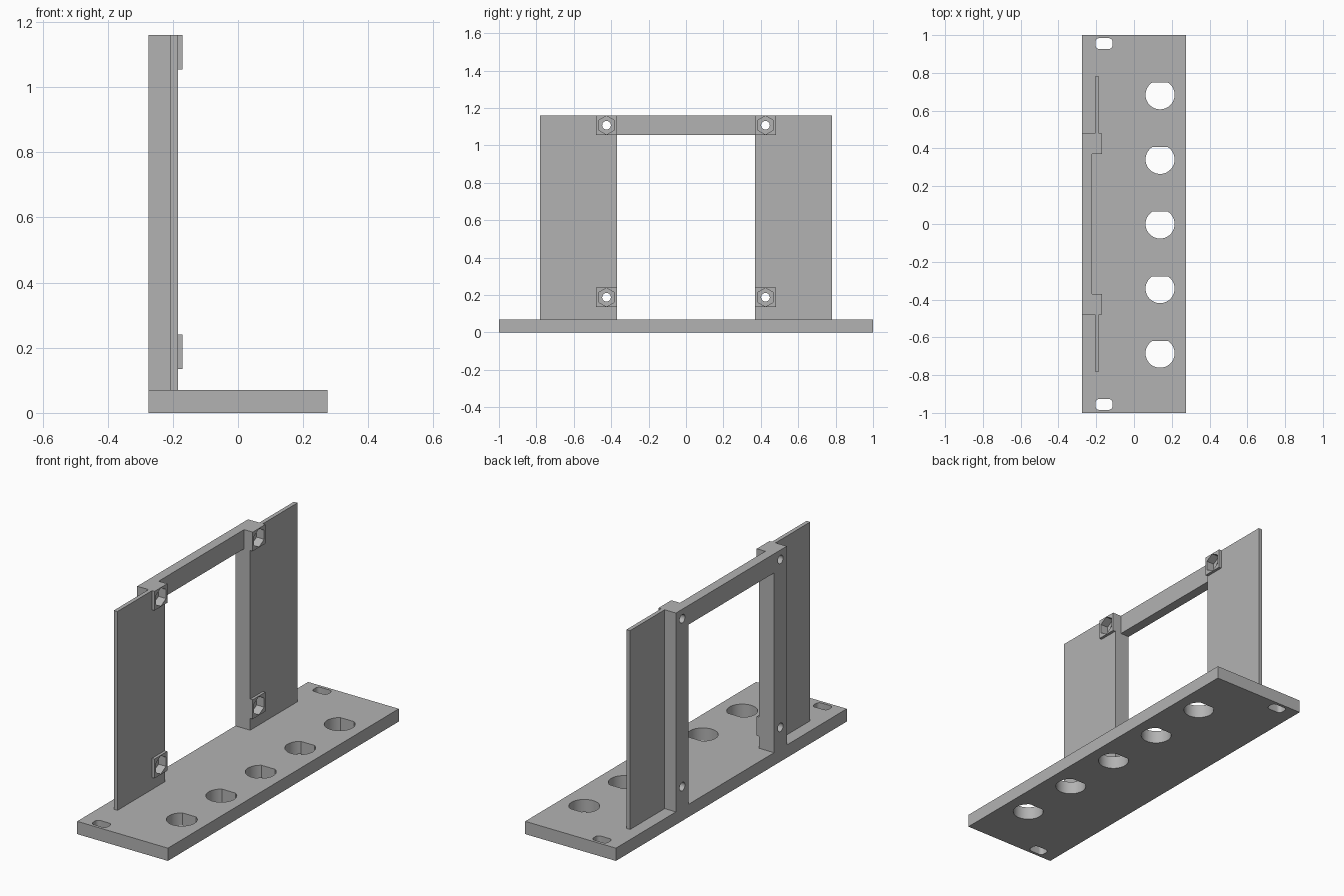
import bpy, bmesh, math

cube = bpy.data.objects.get("Cube")
if cube:
    bpy.data.objects.remove(cube, do_unlink=True)

grey = bpy.data.materials.new("plain_grey")
grey.use_nodes = True
COLOR = (0.45, 0.45, 0.45, 1)
grey.diffuse_color = COLOR
grey.node_tree.nodes["Principled BSDF"].inputs["Base Color"].default_value = COLOR


def prism(name, outline, low, high, axis="z"):
    """Extrude an outline: (x, y) along z, or (y, z) along x."""
    bm = bmesh.new()
    place = (lambda a, b: (a, b, low)) if axis == "z" else (lambda a, b: (low, a, b))
    face = bm.faces.new([bm.verts.new(place(a, b)) for a, b in outline])
    top = bmesh.ops.extrude_face_region(bm, geom=[face])["geom"]
    shift = (0, 0, high - low) if axis == "z" else (high - low, 0, 0)
    bmesh.ops.translate(bm, vec=shift, verts=[v for v in top if isinstance(v, bmesh.types.BMVert)])
    bmesh.ops.recalc_face_normals(bm, faces=bm.faces)
    mesh = bpy.data.meshes.new(name)
    bm.to_mesh(mesh)
    bm.free()
    mesh.materials.append(grey)
    ob = bpy.data.objects.new(name, mesh)
    bpy.context.collection.objects.link(ob)
    return ob


def rect(a0, a1, b0, b1):
    return [(a0, b0), (a1, b0), (a1, b1), (a0, b1)]


def ring(a, b, r, n, turn=0.0):
    angles = [turn + math.tau * i / n for i in range(n)]
    return [(a + r * math.cos(t), b + r * math.sin(t)) for t in angles]


def d_shape(x, y, r, flat):
    """Circle cut off by a straight side towards +y."""
    start = math.asin(flat / r)
    sweep = math.pi + 2 * start
    angles = [math.pi - start + sweep * i / 48 for i in range(49)]
    return [(x + r * math.cos(t), y + r * math.sin(t)) for t in angles]


def rounded_rect(x, y, w, h, r):
    points = []
    for k, (sx, sy) in enumerate([(1, 1), (-1, 1), (-1, -1), (1, -1)]):
        for i in range(7):
            t = (k + i / 6) * math.pi / 2
            points.append((x + sx * (w - r) + r * math.cos(t), y + sy * (h - r) + r * math.sin(t)))
    return points


def cut(target, cutters):
    """Subtract helpers from a part and remove them."""
    for c in cutters:
        c.hide_render = True
        mod = target.modifiers.new("cut", "BOOLEAN")
        mod.operation, mod.solver, mod.object = "DIFFERENCE", "EXACT", c
    bpy.context.view_layer.objects.active = target
    for mod in list(target.modifiers):
        bpy.ops.object.modifier_apply(modifier=mod.name)
    for c in cutters:
        bpy.data.objects.remove(c, do_unlink=True)
    bpy.ops.object.select_all(action="DESELECT")
    target.select_set(True)
    bpy.ops.object.shade_smooth_by_angle(angle=math.radians(30))


BACK, FRONT, BOSS = -0.275, -0.185, -0.17
FLOOR, TOP = 0.07, 1.16
INNER, OUTER = 0.37, 0.48
BOLT_Y = (INNER + OUTER) / 2
BOLT_Z = (0.188, 1.108)

# Base plate with five D-shaped holes and two mounting slots
base = prism("base_plate", rect(BACK, -BACK, -1, 1), 0, FLOOR)
holes = [prism("hole_cutter", d_shape(0.138, 0.342 * i, 0.077, 0.065), -0.1, 0.2) for i in range(-2, 3)]
holes += [prism("slot_cutter", rounded_rect(-0.159, s * 0.955, 0.045, 0.029, 0.02), -0.1, 0.2) for s in (-1, 1)]
cut(base, holes)


def bolt_cutters(y, z):
    """Round bore through the post and a hexagonal nut pocket from the front."""
    return [prism("bore_cutter", ring(y, z, 0.023, 32), -0.4, 0, "x"),
            prism("nut_cutter", ring(y, z, 0.05, 6, math.pi / 2), -0.215, 0, "x")]


# Uprights: post and side wing in one profile, with nut bosses
for side, s in (("right", -1), ("left", 1)):
    profile = [(BACK, INNER), (FRONT, INNER), (FRONT, 0.78),
               (-0.207, 0.78), (-0.207, OUTER), (BACK, OUTER)]
    upright = prism(side + "_upright", [(x, s * y) for x, y in profile], FLOOR, TOP)
    cut(upright, [c for z in BOLT_Z for c in bolt_cutters(s * BOLT_Y, z)])
    for level, z in zip(("lower", "upper"), BOLT_Z):
        boss = prism(f"{side}_{level}_nut_boss",
                     rect(s * INNER, s * OUTER, z - 0.053, min(z + 0.053, TOP)), FRONT, BOSS, "x")
        cut(boss, bolt_cutters(s * BOLT_Y, z))

# Crossbar joining the uprights
prism("top_crossbar", rect(BACK, -0.222, -INNER, INNER), 1.055, TOP)
